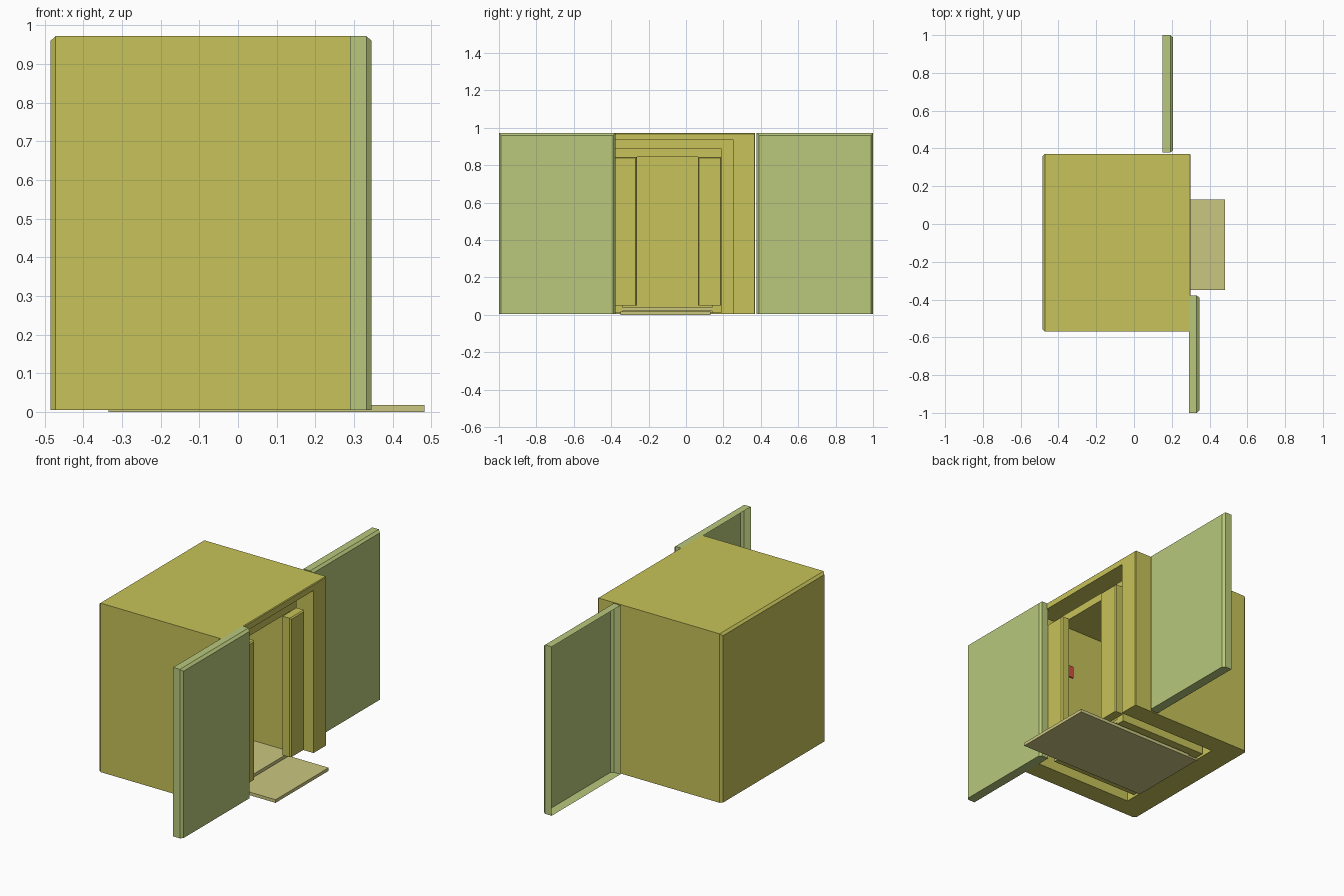
import bpy, bmesh

if "Cube" in bpy.data.objects:
    bpy.data.objects.remove(bpy.data.objects["Cube"])


def material(name, r, g, b):
    m = bpy.data.materials.new(name)
    m.diffuse_color = (r, g, b, 1)
    m.use_nodes = True
    m.node_tree.nodes["Principled BSDF"].inputs["Base Color"].default_value = m.diffuse_color
    return m


YELLOW = material("yellow", 0.57, 0.54, 0.10)
GREEN = material("pale_green", 0.48, 0.58, 0.20)
BEIGE = material("beige", 0.60, 0.57, 0.22)
RED = material("red", 0.65, 0.08, 0.06)


def arch(name, mat, z0, rings, cap_start=True, cap_end=True):
    """Skin arch-shaped rings (x, y_low, y_high, z_top), all standing on z0."""
    bm = bmesh.new()
    loops = [[bm.verts.new((x, y, z)) for y, z in
              ((ya, z0), (ya, zt), (yb, zt), (yb, z0))]
             for x, ya, yb, zt in rings]
    for a, b in zip(loops, loops[1:]):
        for i in range(3):
            bm.faces.new((a[i], a[i + 1], b[i + 1], b[i]))
    if cap_start:
        bm.faces.new(loops[0])
    if cap_end:
        bm.faces.new(loops[-1])
    # underside follows the section profile down one side and back up the other
    bm.faces.new([l[0] for l in loops] + [l[3] for l in reversed(loops)])
    bmesh.ops.recalc_face_normals(bm, faces=bm.faces)
    mesh = bpy.data.meshes.new(name)
    bm.to_mesh(mesh)
    bm.free()
    mesh.materials.append(mat)
    ob = bpy.data.objects.new(name, mesh)
    bpy.context.collection.objects.link(ob)
    return ob


def block(name, mat, x0, x1, y0, y1, z0, z1):
    return arch(name, mat, z0, [(x0, y0, y1, z1), (x1, y0, y1, z1)])


# Outer housing: thick shell, open at front (+x) and underneath
arch("outer_housing", YELLOW, 0.005, [
    (-0.485, -0.558, 0.358, 0.960),
    (-0.472, -0.570, 0.370, 0.972),
    (0.296, -0.570, 0.370, 0.972),
    (0.300, -0.566, 0.366, 0.968),
    (0.300, -0.455, 0.255, 0.935),
    (-0.335, -0.455, 0.255, 0.935)])

# Inner cabin nested in the housing
arch("inner_cabin", YELLOW, 0.01, [
    (-0.325, -0.39, 0.19, 0.89),
    (0.236, -0.39, 0.19, 0.89),
    (0.236, -0.34, 0.14, 0.845),
    (-0.275, -0.34, 0.14, 0.845)])

# Part-open sliding doors of the cabin, mirrored about y = -0.1
for side, (y0, y1) in (("left", (-0.39, -0.263)), ("right", (0.063, 0.19))):
    arch(side + "_sliding_door", YELLOW, 0.05, [
        (0.238, y0, y1, 0.845),
        (0.283, y0, y1, 0.845),
        (0.29, y0 + 0.006, y1 - 0.006, 0.839)])

# Large outer doors: hollow panels, open at the back, chamfered at the front
for side, x, y0, y1 in (("left", 0.29, -1.0, -0.378), ("right", 0.15, 0.378, 1.0)):
    arch(side + "_outer_door", GREEN, 0.005, [
        (x, y0, y1, 0.972),
        (x + 0.042, y0, y1, 0.972),
        (x + 0.056, y0 + 0.012, y1 - 0.012, 0.960)], cap_start=False)

# Floor, ramp plate and call button
block("ramp_plate", BEIGE, -0.335, 0.483, -0.35, 0.13, 0.0, 0.018)
block("cabin_floor", BEIGE, -0.275, 0.236, -0.34, 0.14, 0.022, 0.04)
block("call_button", RED, 0.15, 0.19, -0.34, -0.333, 0.54, 0.61)
